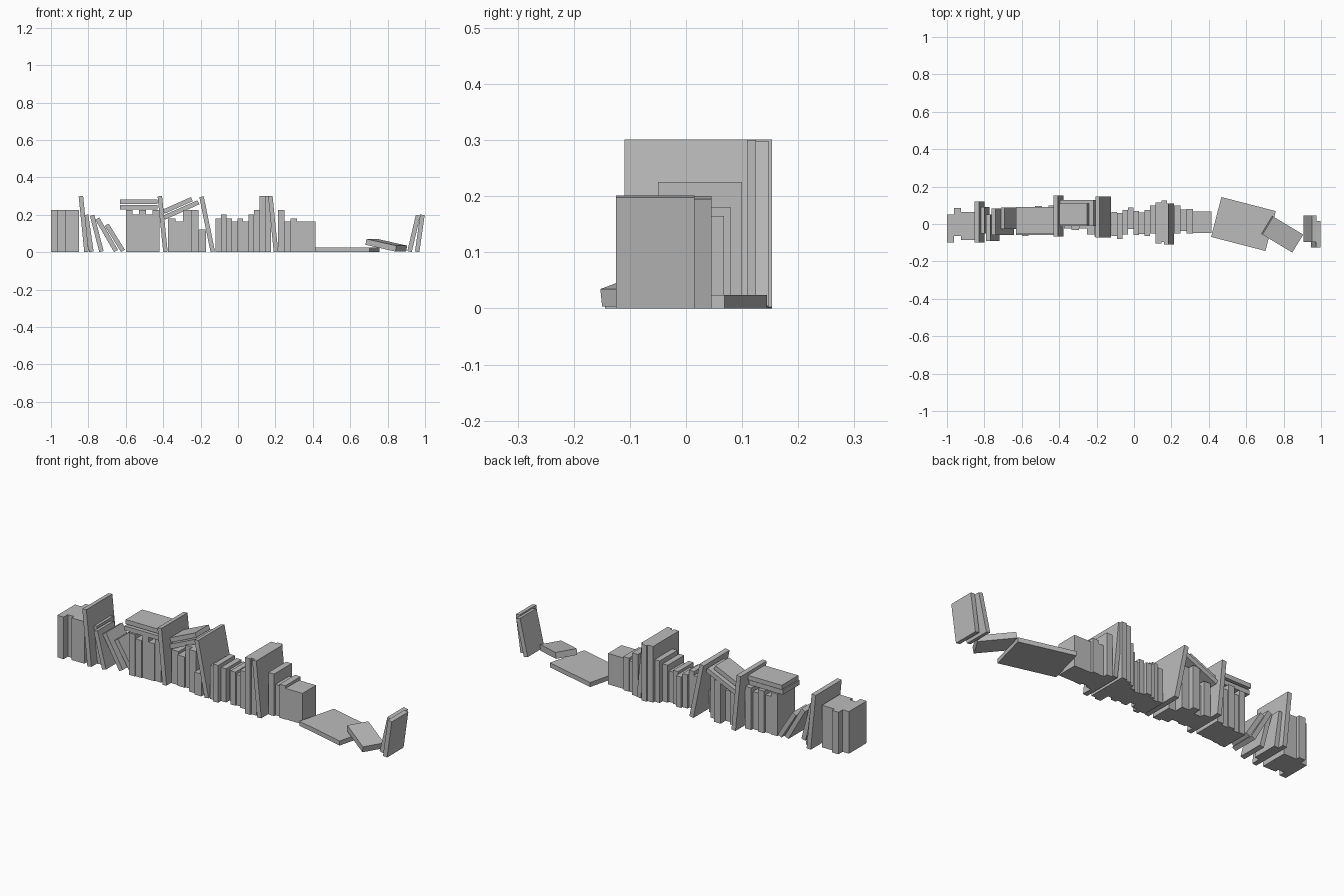
import bpy
from math import asin, cos, sin, radians
from mathutils import Matrix, Vector

if "Cube" in bpy.data.objects:
    bpy.data.objects.remove(bpy.data.objects["Cube"])

# One plain grey for every book
grey = bpy.data.materials.new("book_grey")
grey.use_nodes = True
tone = (0.5, 0.5, 0.5, 1)
grey.diffuse_color = tone
grey.node_tree.nodes["Principled BSDF"].inputs["Base Color"].default_value = tone

# Book formats: page height and page width
atlas = (0.3, 0.22)
novel = (0.225, 0.15)
hardback = (0.2, 0.14)
guide = (0.18, 0.13)
paperback = (0.165, 0.115)
pocket = (0.12, 0.115)
notebook = (0.19, 0.112)
SLIM = 0.024


def add_book(name, centre, size, yaw=0, pitch=0):
    """Box-shaped book; pitch tips it about its own y, yaw turns it about z."""
    bpy.ops.mesh.primitive_cube_add(size=1)
    book = bpy.context.object
    book.name = book.data.name = name
    book.data.transform(Matrix.Diagonal((*size, 1)))
    turn = Matrix.Rotation(yaw, 4, "Z") @ Matrix.Rotation(pitch, 4, "Y")
    book.matrix_world = Matrix.Translation(Vector(centre)) @ turn
    book.data.materials.append(grey)


def upright_row(name, start, end, books):
    """Equally thick books side by side, each with a format and a depth offset."""
    thickness = (end - start) / len(books)
    for index, ((height, width), y) in enumerate(books):
        x = start + (index + 0.5) * thickness
        add_book(name, (x, y, height / 2), (thickness, width, height))


def leaning_book(book_format, foot, head, y):
    """Slim book on its lower edge, its spine running from x = foot to x = head."""
    height, width = book_format
    tilt = asin((head - foot) / height)
    rise = height * cos(tilt) + SLIM * abs(sin(tilt))
    add_book("leaning_book", ((foot + head) / 2, y, rise / 2),
             (SLIM, width, height), pitch=tilt)


def lying_book(name, book_format, centre, thickness=SLIM, yaw=0, pitch=0):
    """Book on its cover, its height running along x before turning."""
    height, width = book_format
    add_book(name, centre, (height, width, thickness), radians(yaw), radians(pitch))


# Upright rows, left to right
upright_row("first_row_book", -1, -0.85, [
    (novel, -0.025), (novel, 0.01), (novel, -0.01), (novel, -0.01)])
upright_row("second_row_book", -0.6, -0.42, [
    (novel, 0.01), (hardback, 0.01), (novel, 0.02), (hardback, 0.015), (novel, 0.025)])
upright_row("third_row_book", -0.375, -0.17, [
    (guide, 0.04), (paperback, 0.025), (novel, 0.05), (novel, 0.02), (pocket, -0.01)])
upright_row("fourth_row_book", -0.12, 0.115, [
    (guide, 0), (hardback, -0.01), (guide, 0.01), (paperback, 0.03),
    (guide, 0.005), (paperback, 0.005), (hardback, 0.005), (novel, 0.025)])
upright_row("tall_row_book", 0.115, 0.177, [(atlas, 0.005), (atlas, 0.015)])
upright_row("last_row_book", 0.215, 0.415, [
    (novel, 0.025), (paperback, 0.02), (guide, 0.015),
    (paperback, 0.01), (paperback, 0.01), (paperback, 0.01)])

# Tall books propped against the rows
for foot, y in [(-0.81, 0.01), (-0.388, 0.043), (-0.135, 0.037), (0.203, 0)]:
    slip = 0.06 if y == 0.037 else 0.03
    leaning_book(atlas, foot, foot - slip, y)

# Smaller books fanning down to the right
leaning_book(hardback, -0.784, -0.812, 0.02)
leaning_book(hardback, -0.73, -0.78, -0.02)
leaning_book(hardback, -0.652, -0.752, 0.012)
leaning_book(paperback, -0.615, -0.702, 0.03)

# Pair leaning outward at the far end
leaning_book(hardback, 0.917, 0.963, -0.025)
leaning_book(hardback, 0.958, 0.986, -0.055)

# Books lying on top of the rows
lying_book("lying_lower_book", hardback, (-0.53, 0.01, 0.24))
lying_book("lying_upper_book", hardback, (-0.53, 0.02, 0.27))
lying_book("slanted_lower_book", hardback, (-0.303, 0.058, 0.226), pitch=-24)
lying_book("slanted_upper_book", paperback, (-0.322, 0.053, 0.25), pitch=-24)

# Books lying on the floor
lying_book("flat_book", atlas, (0.585, 0, SLIM / 2), yaw=-14.5)
lying_book("tipped_book", notebook, (0.793, -0.055, 0.037), 0.032, yaw=-31, pitch=11)
